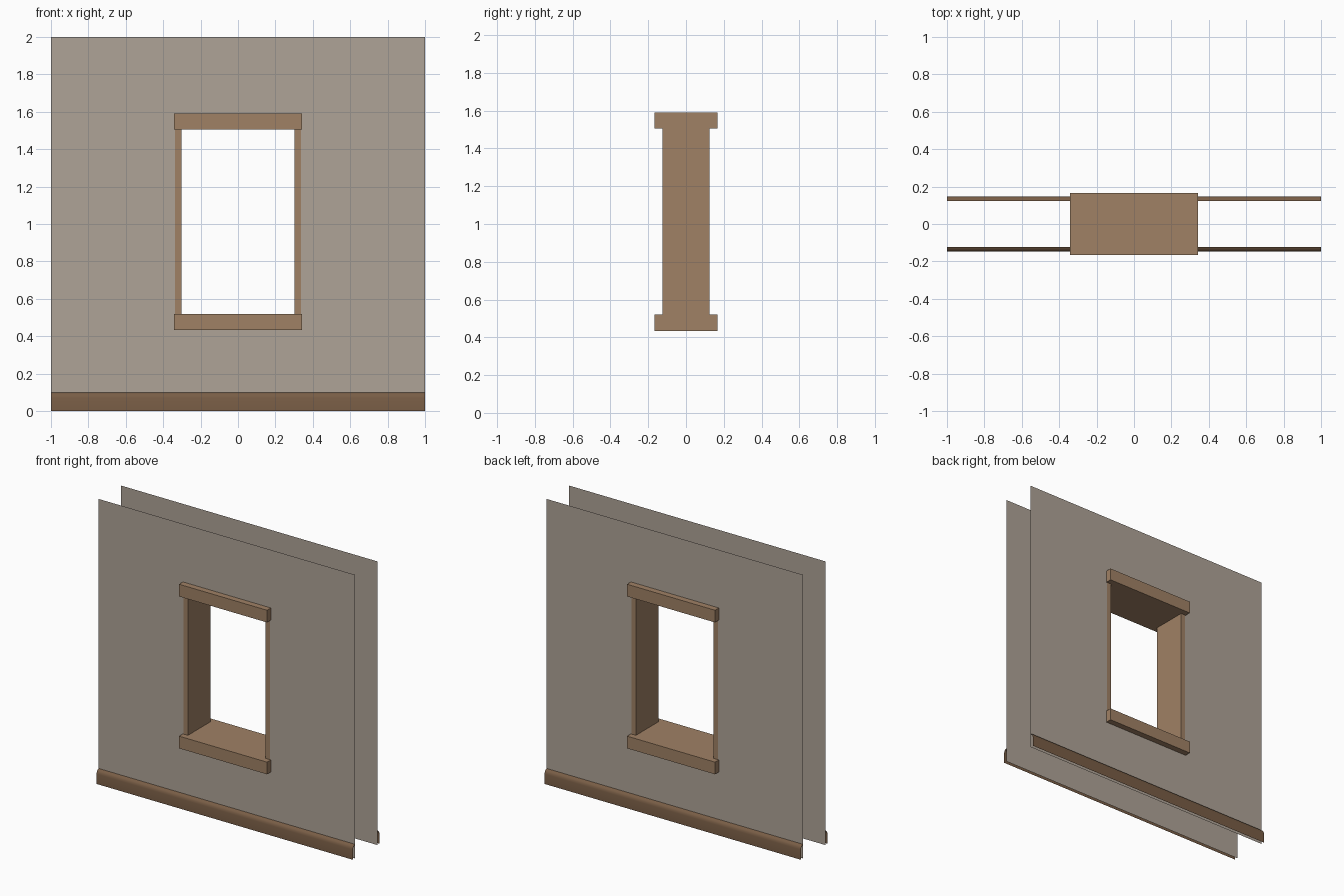
import bpy, bmesh, math
from mathutils import Matrix

if "Cube" in bpy.data.objects:
    bpy.data.objects.remove(bpy.data.objects["Cube"])


def material(name, rgb):
    m = bpy.data.materials.new(name)
    m.diffuse_color = (*rgb, 1)
    m.use_nodes = True
    m.node_tree.nodes["Principled BSDF"].inputs["Base Color"].default_value = m.diffuse_color
    return m


PLASTER = material("plaster", (0.43, 0.37, 0.31))
WOOD = material("frame_wood", (0.35, 0.22, 0.13))
DARK = material("skirting_wood", (0.19, 0.11, 0.06))
WALL_Y = 0.124


def finish(name, bm, mat):
    me = bpy.data.meshes.new(name)
    bm.to_mesh(me)
    bm.free()
    me.materials.append(mat)
    ob = bpy.data.objects.new(name, me)
    bpy.context.collection.objects.link(ob)
    return ob


def box(name, x0, x1, y0, y1, z0, z1):
    bm = bmesh.new()
    bmesh.ops.create_cube(bm, size=1)
    bmesh.ops.scale(bm, vec=(x1 - x0, y1 - y0, z1 - z0), verts=bm.verts)
    bmesh.ops.translate(bm, vec=((x0 + x1) / 2, (y0 + y1) / 2, (z0 + z1) / 2), verts=bm.verts)
    return finish(name, bm, WOOD)


def strip_grid(points_by_row, skip=()):
    """Sheet from rows of points, leaving out the skipped (row, column) cells."""
    bm = bmesh.new()
    rows = [[bm.verts.new(p) for p in row] for row in points_by_row]
    for r in range(len(rows) - 1):
        for c in range(len(rows[0]) - 1):
            if (r, c) not in skip:
                bm.faces.new((rows[r][c], rows[r][c + 1], rows[r + 1][c + 1], rows[r + 1][c]))
    return bm


for side, turn in (("front", 0), ("back", math.pi)):
    spin = Matrix.Rotation(turn, 3, 'Z')

    # single-sheet wall with the window opening left out
    xs, zs = (-1, -0.338, 0.338, 1), (0, 0.1, 0.485, 1.53, 2)
    bm = strip_grid([[(x, -WALL_Y, z) for x in xs] for z in zs], skip={(2, 1)})
    bmesh.ops.rotate(bm, matrix=spin, verts=bm.verts)
    finish(side + "_wall", bm, PLASTER)

    # skirting board with rounded top, open at the ends
    profile = [(0.148, 0), (0.148, 0.07), (0.145, 0.083), (0.138, 0.094), (WALL_Y, 0.1)]
    bm = strip_grid([[(x, -y, z) for x in (-1, 1)] for y, z in profile])
    bmesh.ops.rotate(bm, matrix=spin, verts=bm.verts)
    for f in bm.faces:
        f.smooth = True
    finish(side + "_skirting", bm, DARK)

# window frame: sill, head and two side posts
box("window_sill", -0.343, 0.343, -0.167, 0.167, 0.434, 0.52)
box("window_head", -0.343, 0.343, -0.167, 0.167, 1.505, 1.591)
for name, s in (("left_jamb", -1), ("right_jamb", 1)):
    a, b = sorted((s * 0.303, s * 0.338))
    box(name, a, b, -0.125, 0.125, 0.485, 1.53)
